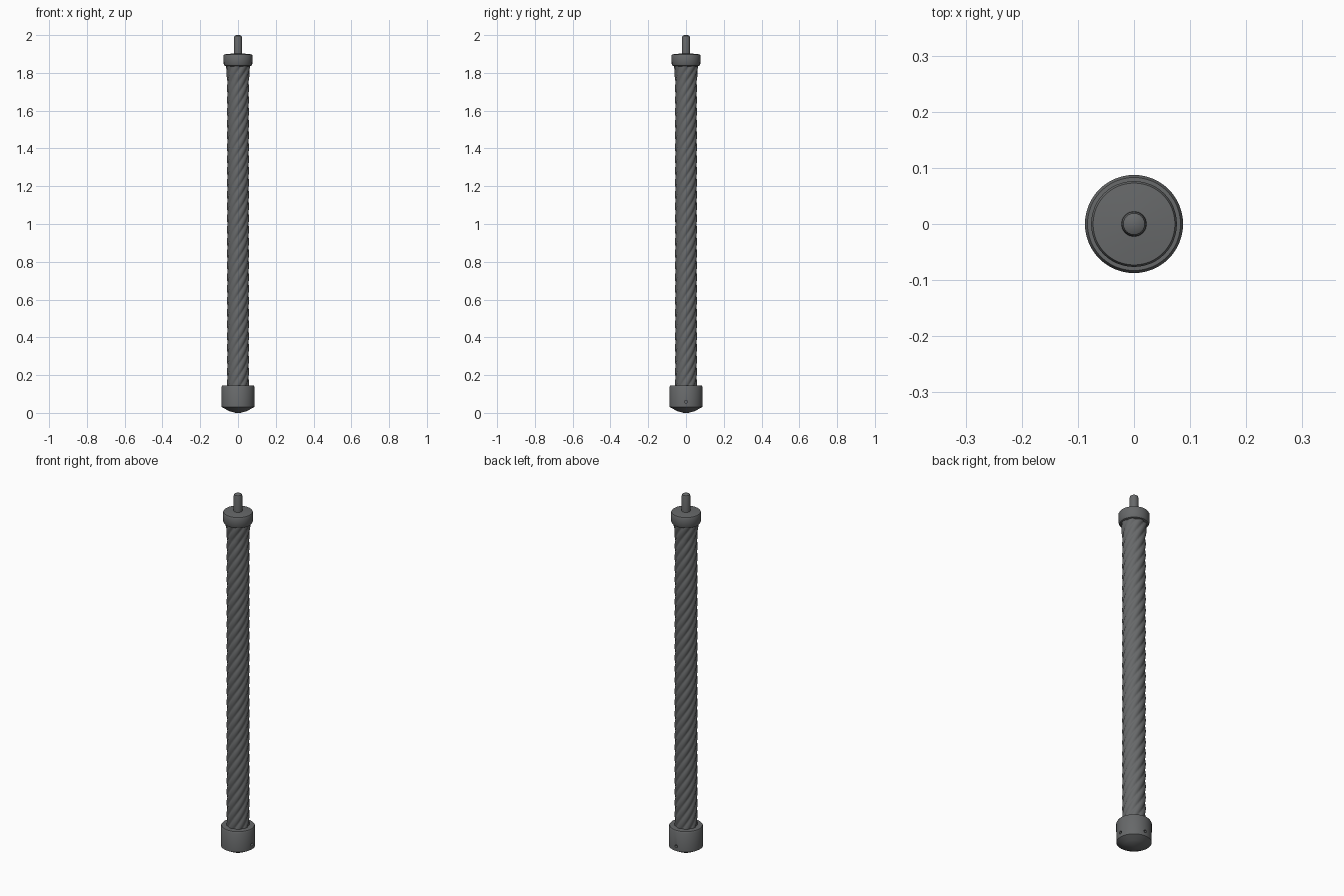
import bpy, bmesh, math

if "Cube" in bpy.data.objects:
    bpy.data.objects.remove(bpy.data.objects["Cube"])

def material(name, rgb):
    m = bpy.data.materials.new(name)
    m.diffuse_color = (*rgb, 1)
    m.use_nodes = True
    m.node_tree.nodes["Principled BSDF"].inputs["Base Color"].default_value = m.diffuse_color
    return m

grey = material("dark grey metal", (0.135, 0.14, 0.143))

def lathe(name, profile, sides, radius_rule=None, smooth=35):
    """Revolve (radius, z) points about z, closing both ends."""
    bm = bmesh.new()
    rings = []
    for r, z in profile:
        ring = []
        for i in range(sides):
            a = 2 * math.pi * i / sides
            rr = radius_rule(r, a, z) if radius_rule else r
            ring.append(bm.verts.new((rr * math.cos(a), rr * math.sin(a), z)))
        rings.append(ring)
    for lo, hi in zip(rings, rings[1:]):
        for i in range(sides):
            j = (i + 1) % sides
            bm.faces.new((lo[i], lo[j], hi[j], hi[i]))
    bm.faces.new(rings[0][::-1])
    bm.faces.new(rings[-1])
    me = bpy.data.meshes.new(name)
    bm.to_mesh(me)
    bm.free()
    ob = bpy.data.objects.new(name, me)
    bpy.context.collection.objects.link(ob)
    me.materials.append(grey)
    bpy.ops.object.select_all(action='DESELECT')
    ob.select_set(True)
    bpy.context.view_layer.objects.active = ob
    bpy.ops.object.shade_smooth_by_angle(angle=math.radians(smooth))
    return ob

# Twisted shaft: strands climb to the right, with shallow grooves between
STRANDS, PITCH = 8, 0.5
def twist(r, a, z):
    phase = STRANDS * (a - 2 * math.pi * z / PITCH) / 2
    return r - 0.005 + 0.007 * abs(math.sin(phase)) ** 0.7

steps = 240
shaft = []
for k in range(steps + 1):
    z = 0.12 + 1.73 * k / steps
    flare = max(0, (z - 1.76) / 0.09) * 0.008     # widens into the collar
    shaft.append((0.056 + flare, z))
lathe("twisted_shaft", shaft, 96, twist, 60)

# Top collar with a gently raised top
lathe("top_collar", [(0.055, 1.832), (0.071, 1.838), (0.0755, 1.846),
                     (0.0765, 1.892), (0.073, 1.898), (0.022, 1.903)], 48)

# Rounded top pin
lathe("top_pin", [(0.024, 1.88), (0.022, 1.91), (0.022, 1.985),
                  (0.019, 1.995), (0.010, 2.0)], 24)

# Bottom cap with shallow domed end
cap = lathe("bottom_cap", [(0.012, 0.0), (0.045, 0.009), (0.055, 0.014),
                           (0.079, 0.027), (0.087, 0.032), (0.0875, 0.137),
                           (0.083, 0.145), (0.050, 0.146)], 48)

# Small pin holes in the cap
for i, ang in enumerate((0, math.pi / 2)):
    bpy.ops.mesh.primitive_cylinder_add(
        vertices=12, radius=0.008, depth=0.03,
        location=(0.088 * math.cos(ang), 0.088 * math.sin(ang), 0.058),
        rotation=(0, math.pi / 2, ang))
    cutter = bpy.context.object
    cutter.name = "hole_cutter_%d" % i
    cutter.data.materials.append(grey)
    cutter.hide_render = True
    mod = cap.modifiers.new("pin_hole", 'BOOLEAN')
    mod.operation = 'DIFFERENCE'
    mod.object = cutter
    bpy.context.view_layer.objects.active = cap
    bpy.ops.object.modifier_move_to_index(modifier=mod.name, index=0)
    bpy.ops.object.modifier_apply(modifier=mod.name)
    bpy.data.objects.remove(cutter)
